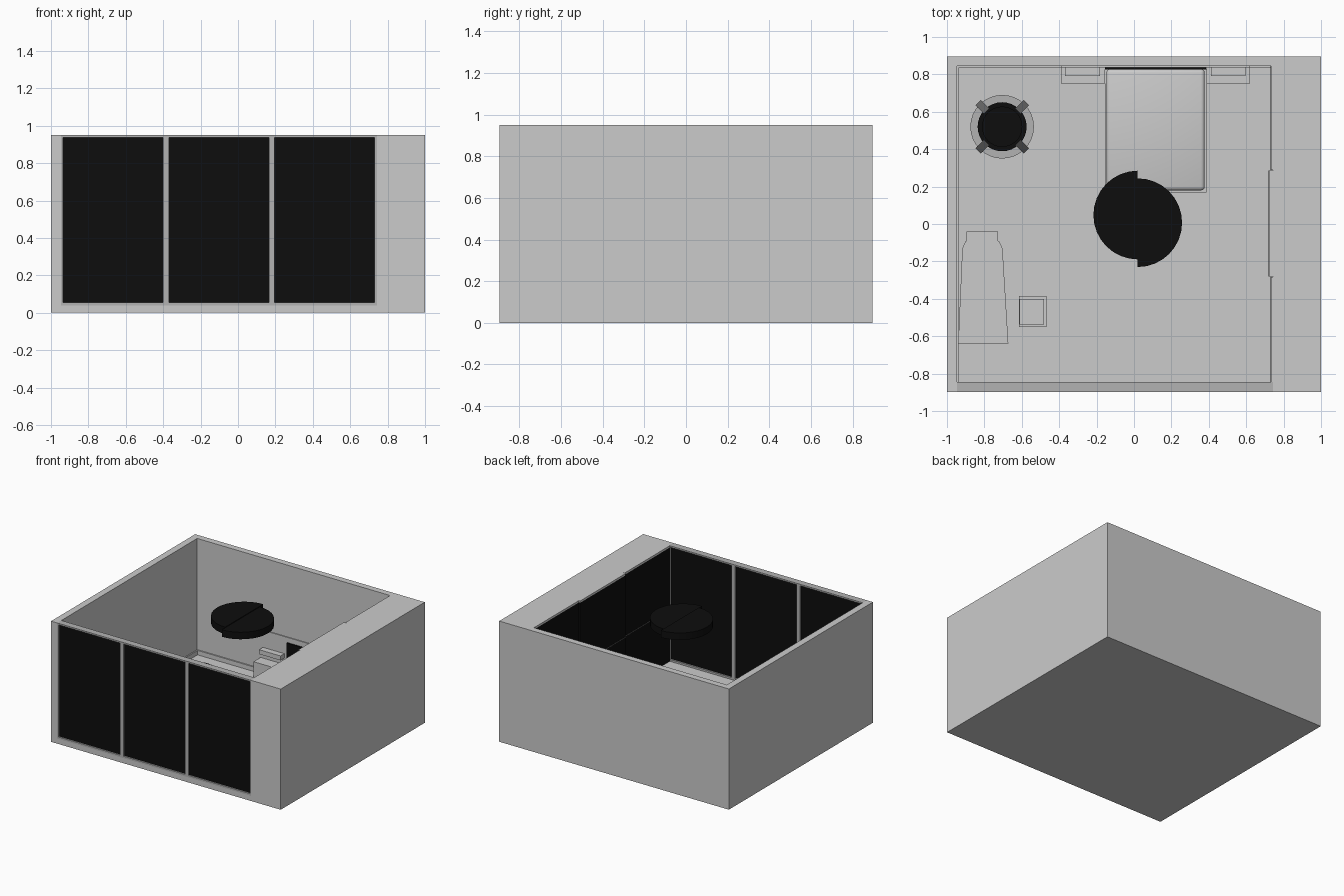
import bpy, bmesh, math
from mathutils import Vector

if "Cube" in bpy.data.objects:
    bpy.data.objects.remove(bpy.data.objects["Cube"])


def material(name, v):
    m = bpy.data.materials.new(name)
    m.diffuse_color = (v, v, v, 1)
    m.use_nodes = True
    m.node_tree.nodes["Principled BSDF"].inputs["Base Color"].default_value = m.diffuse_color
    return m


BLACK = material("black", 0.004)
MID = material("mid_grey", 0.45)
DARK = material("dark_grey", 0.12)


def finish(bm, name, mat=None, bevel=0.0):
    bmesh.ops.recalc_face_normals(bm, faces=bm.faces)
    me = bpy.data.meshes.new(name)
    bm.to_mesh(me)
    bm.free()
    ob = bpy.data.objects.new(name, me)
    bpy.context.collection.objects.link(ob)
    if mat:
        me.materials.append(mat)
    if bevel:
        mod = ob.modifiers.new("bevel", "BEVEL")
        mod.width, mod.segments = bevel, 3
        for p in me.polygons:
            p.use_smooth = True
    return ob


def box(name, x, y, z, mat=None, bevel=0.0):
    bm = bmesh.new()
    bmesh.ops.create_cube(bm, size=1)
    for v in bm.verts:
        v.co = Vector([(r[0] + r[1]) / 2 + c * (r[1] - r[0]) for r, c in zip((x, y, z), v.co)])
    return finish(bm, name, mat, bevel)


def prism(name, outline, z, mat=None):
    bm = bmesh.new()
    f = bm.faces.new([bm.verts.new((px, py, z[0])) for px, py in outline])
    top = bmesh.ops.extrude_face_region(bm, geom=[f])["geom"]
    bmesh.ops.translate(bm, verts=[v for v in top if isinstance(v, bmesh.types.BMVert)],
                        vec=(0, 0, z[1] - z[0]))
    return finish(bm, name, mat)


def arc(cx, cy, r, a0, a1, n):
    return [(cx + r * math.cos(math.radians(a0 + (a1 - a0) * i / n)),
             cy + r * math.sin(math.radians(a0 + (a1 - a0) * i / n))) for i in range(n + 1)]


def lathe(name, cx, cy, profile, mat, n=32):
    """Spin a closed (radius, z) profile about a vertical axis."""
    bm = bmesh.new()
    rings = [[bm.verts.new((cx + r * math.cos(2 * math.pi * i / n),
                            cy + r * math.sin(2 * math.pi * i / n), z)) for r, z in profile]
             for i in range(n)]
    k = len(profile)
    for i in range(n):
        a, b = rings[i], rings[(i + 1) % n]
        for j in range(k):
            bm.faces.new((a[j], b[j], b[(j + 1) % k], a[(j + 1) % k]))
    return finish(bm, name, mat)


# Room shell
F, H = 0.04, 0.95
box("floor", (-1, 1), (-0.897, 0.895), (0, F))
box("left_wall", (-1, -0.947), (-0.897, 0.895), (F, H))
box("back_wall", (-0.947, 1), (0.845, 0.895), (F, H))
box("right_wall", (0.95, 1), (-0.897, 0.845), (F, H))

# Skirting
box("left_skirting", (-0.947, -0.937), (-0.845, 0.845), (F, 0.075))
box("back_skirting_left", (-0.937, -0.39), (0.835, 0.845), (F, 0.075))
box("back_skirting_right", (0.62, 0.73), (0.835, 0.845), (F, 0.075))

# Front window: frame rails, mullions and three dark panes
for name, z in (("sill", (F, 0.055)), ("head", (0.938, H))):
    box("window_" + name, (-0.947, 0.742), (-0.897, -0.845), z, MID)
for i, x in enumerate([(-0.947, -0.935), (-0.4, -0.37), (0.166, 0.195), (0.731, 0.742)]):
    box(f"window_post_{i}", x, (-0.897, -0.845), (0.055, 0.938), MID)
for i, x in enumerate([(-0.935, -0.4), (-0.37, 0.166), (0.195, 0.731)]):
    box(f"window_pane_{i}", x, (-0.885, -0.858), (0.055, 0.938), BLACK)

# Built-in wardrobe with three sliding doors
box("wardrobe", (0.742, 0.95), (-0.897, 0.845), (F, H))
for i, y in enumerate([(-0.845, -0.284), (-0.28, 0.286), (0.29, 0.845)]):
    x0 = 0.722 if i == 1 else 0.733
    box(f"wardrobe_door_{i}", (x0, 0.742), y, (F, 0.935), BLACK)
    box(f"wardrobe_door_cap_{i}", (x0, 0.742), y, (0.935, H))
    box(f"wardrobe_rail_{i}", (x0 - 0.002, 0.742), y, (0.447, 0.452), DARK)

# Ceiling lamp: two shifted half discs
prism("lamp_left_half", arc(0.02, 0.048, 0.237, 90, 270, 16), (0.85, 0.905), BLACK)
prism("lamp_right_half", arc(0.02, 0.007, 0.237, -90, 90, 16), (0.845, 0.9), BLACK)

# Bed, wall panel and headboard
box("bed_base", (-0.155, 0.387), (0.168, 0.83), (F, 0.1))
box("mattress", (-0.148, 0.378), (0.18, 0.828), (0.1, 0.18), None, 0.02)
box("wall_panel", (-0.39, 0.62), (0.838, 0.845), (F, 0.385))
box("headboard", (-0.155, 0.385), (0.826, 0.838), (F, 0.345), BLACK)

# Bedside units with a small shelf box above
for side, x, xs in (("left", (-0.39, -0.155), (-0.37, -0.183)), ("right", (0.387, 0.62), (0.413, 0.597))):
    box(f"bedside_{side}", x, (0.75, 0.838), (F, 0.165))
    box(f"bedside_shelf_{side}", xs, (0.79, 0.838), (0.215, 0.25))

# Round stool: grey base ring, black seat, four sloping straps
SX, SY = -0.705, 0.52
lathe("stool_ring", SX, SY, [(0.12, F), (0.17, F), (0.17, 0.065), (0.12, 0.065)], MID)
prism("stool_seat", arc(SX, SY, 0.108, 0, 348.75, 31), (F, 0.115), BLACK)
lathe("stool_rim", SX, SY, [(0.106, F), (0.131, F), (0.131, 0.1), (0.106, 0.1)], BLACK)
for i in range(4):
    bm = bmesh.new()
    pts = [(0.118, F), (0.182, F), (0.182, 0.07), (0.118, 0.11)]
    sides = [[bm.verts.new((r, w, z)) for r, z in pts] for w in (-0.02, 0.02)]
    for s in sides:
        bm.faces.new(s)
    for j in range(4):
        k = (j + 1) % 4
        bm.faces.new((sides[0][j], sides[0][k], sides[1][k], sides[1][j]))
    ob = finish(bm, f"stool_leg_{i}", DARK)
    ob.location = (SX, SY, 0)
    ob.rotation_euler.z = math.radians(45 + 90 * i)

# Lounger: tapered pad with headrest
prism("lounger", [(-0.94, -0.638), (-0.672, -0.638), (-0.703, -0.13), (-0.722, -0.09),
                  (-0.9, -0.09), (-0.918, -0.13)], (0.08, 0.15))
box("lounger_headrest", (-0.895, -0.727), (-0.09, -0.04), (0.08, 0.15))
box("lounger_base", (-0.89, -0.73), (-0.6, -0.12), (F, 0.08))

# Side table
box("side_table_base", (-0.615, -0.467), (-0.55, -0.385), (F, 0.06))
box("side_table_top", (-0.612, -0.482), (-0.537, -0.4), (0.06, 0.14))
